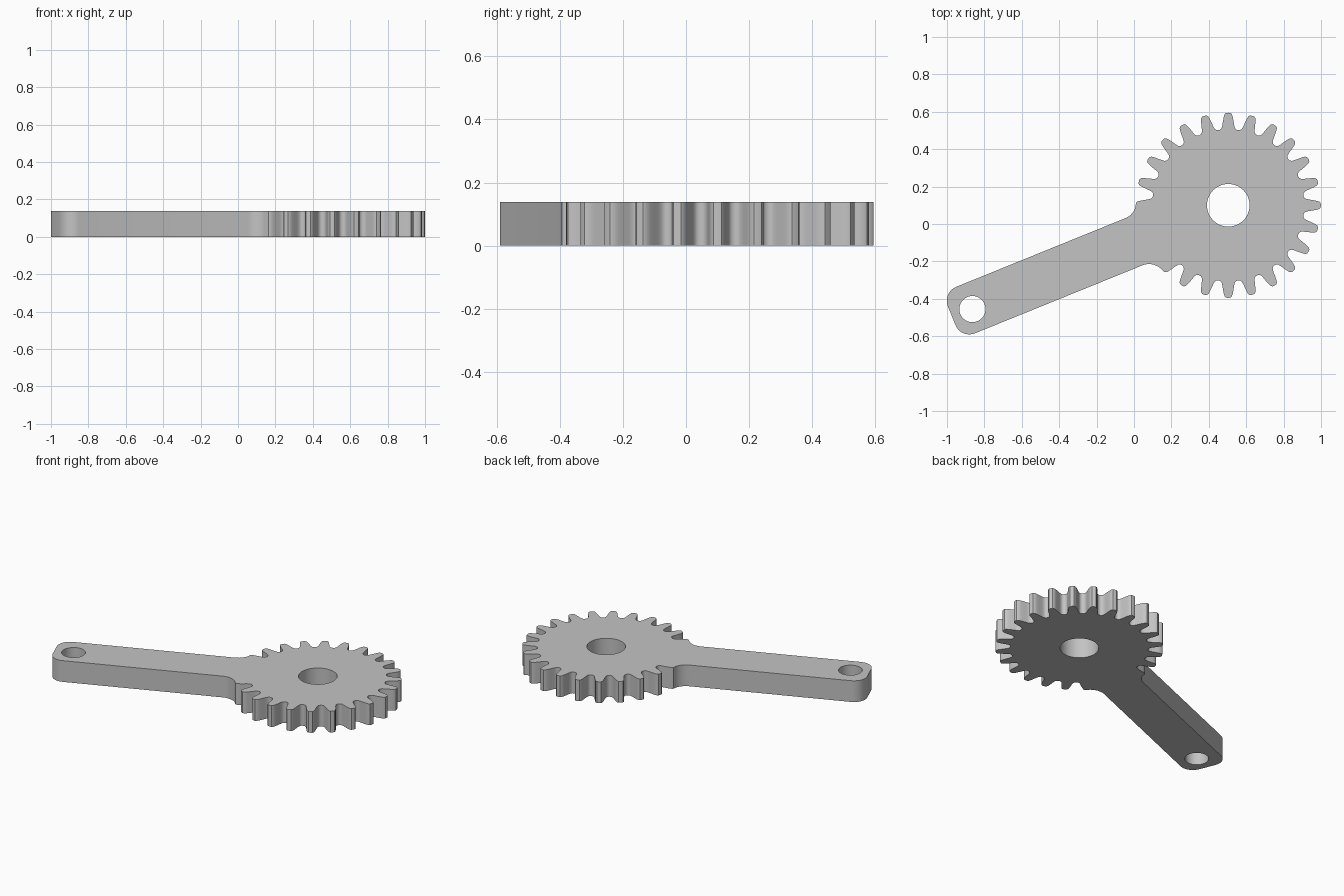
import bpy
import bmesh
from math import sin, cos, radians, atan2
from mathutils import Vector

cube = bpy.data.objects.get("Cube")
if cube:
    bpy.data.objects.remove(cube, do_unlink=True)

HEIGHT = 0.138
TEETH = 24
GEAR = Vector((0.504, 0.1))
PIN = Vector((-0.864, -0.455))
AXIS = (GEAR - PIN).normalized()
SIDE = Vector((-AXIS.y, AXIS.x))
UPPER, LOWER, CORNER = 0.143, -0.125, 0.08

# Half tooth: radius and angle from the tooth centre, tip to valley
FLANK = [(0.495, 0), (0.494, 1.4), (0.487, 2.3), (0.470, 3.0), (0.450, 3.6),
         (0.430, 4.2), (0.415, 4.9), (0.407, 6.0), (0.405, 7.5)]


def polar(centre, radius, degrees):
    a = radians(degrees)
    return centre + radius * Vector((cos(a), sin(a)))


def local(origin, along, across):
    return origin + AXIS * along + SIDE * across


def circle(centre, radius, count):
    return [polar(centre, radius, 360 * i / count) for i in range(count)]


def gear_outline():
    """Teeth counter-clockwise, leaving a gap where the arm joins."""
    pitch = 360 / TEETH
    points = []
    for i in range(TEETH - 3):
        start = 225 + i * pitch
        points += [polar(GEAR, r, start + a) for r, a in FLANK]
        points += [polar(GEAR, r, start + pitch - a) for r, a in FLANK[-2:0:-1]]
    return points + [polar(GEAR, FLANK[0][0], 180)]


def arm_outline():
    """Upper fillet, rounded end, then lower fillet."""
    turn = atan2(AXIS.y, AXIS.x) * 180 / radians(180)
    upper = [(-0.464, 0.177), (-0.474, 0.166), (-0.489, 0.155), (-0.507, 0.147), (-0.53, UPPER)]
    lower = [(-0.535, LOWER), (-0.515, -0.130), (-0.494, -0.140), (-0.475, -0.157), (-0.464, -0.172)]
    points = [local(GEAR, a, s) for a, s in upper]
    for across, first in ((UPPER - CORNER, 90), (LOWER + CORNER, 180)):
        centre = local(PIN, CORNER - 0.116, across)
        points += [polar(centre, CORNER, turn + first + step * 9) for step in range(11)]
    return points + [local(GEAR, a, s) for a, s in lower]


# Flat plate with two holes, raised to full thickness
bm = bmesh.new()
loops = [gear_outline() + arm_outline(), circle(GEAR, 0.114, 48), circle(PIN, 0.07, 36)]
for loop in loops:
    verts = [bm.verts.new((p.x, p.y, 0)) for p in loop]
    for i, v in enumerate(verts):
        bm.edges.new((v, verts[i - 1]))
bmesh.ops.triangle_fill(bm, edges=bm.edges[:], use_beauty=True, normal=(0, 0, 1))
raised = bmesh.ops.extrude_face_region(bm, geom=bm.faces[:], use_keep_orig=True)
top = [g for g in raised["geom"] if isinstance(g, bmesh.types.BMVert)]
bmesh.ops.translate(bm, verts=top, vec=(0, 0, HEIGHT))
bmesh.ops.recalc_face_normals(bm, faces=bm.faces[:])
mesh = bpy.data.meshes.new("gear_lever")
bm.to_mesh(mesh)
bm.free()

# Plain grey finish
grey = bpy.data.materials.new("plain_grey")
grey.use_nodes = True
colour = (0.55, 0.55, 0.55, 1)
grey.diffuse_color = colour
grey.node_tree.nodes["Principled BSDF"].inputs["Base Color"].default_value = colour
mesh.materials.append(grey)

lever = bpy.data.objects.new("gear_lever", mesh)
bpy.context.collection.objects.link(lever)
bpy.ops.object.select_all(action="DESELECT")
lever.select_set(True)
bpy.context.view_layer.objects.active = lever
bpy.ops.object.shade_smooth_by_angle(angle=radians(35))
